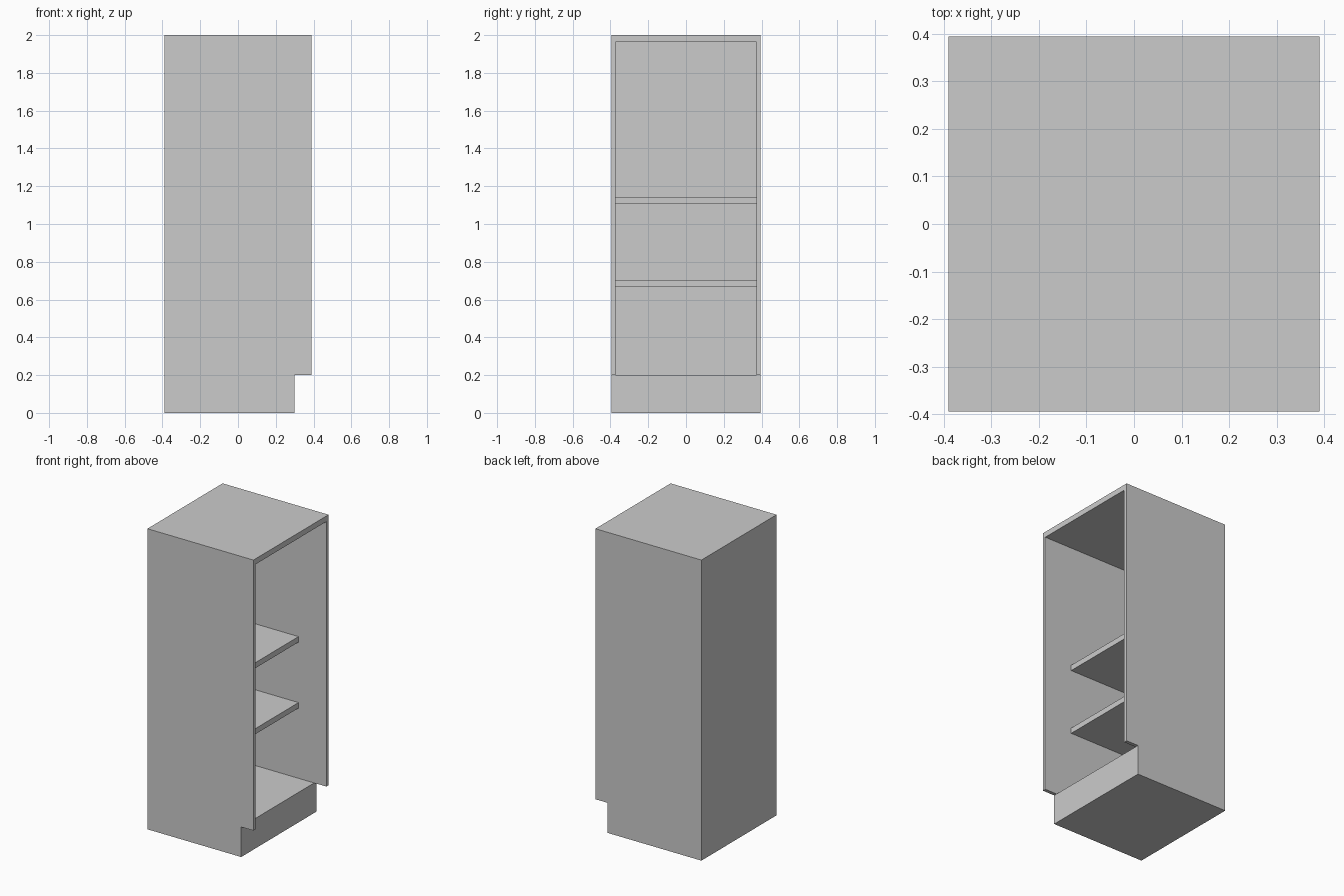
import bpy

if "Cube" in bpy.data.objects:
    bpy.data.objects.remove(bpy.data.objects["Cube"])

HX, HY, H = 0.39, 0.395, 2.0        # half depth, half width, height
KICK_X, KICK_Z = 0.30, 0.20         # toe-kick recess
SIDE, BOARD, BACK = 0.023, 0.037, 0.023
INNER = HY - SIDE


def extrude_profile(name, profile, y0, y1):
    """Extrude an x/z outline (counter-clockwise seen from the front) along y."""
    n = len(profile)
    verts = [(x, y, z) for y in (y0, y1) for x, z in profile]
    faces = [tuple(range(n)), tuple(range(2 * n - 1, n - 1, -1))]
    faces += [(i, i + n, (i + 1) % n + n, (i + 1) % n) for i in range(n)]
    mesh = bpy.data.meshes.new(name)
    mesh.from_pydata(verts, [], faces)
    mesh.update()
    obj = bpy.data.objects.new(name, mesh)
    bpy.context.collection.objects.link(obj)
    return obj


def board(name, x0, x1, z0, z1):
    """Board fitted between the two side panels."""
    return extrude_profile(name, [(x0, z0), (x1, z0), (x1, z1), (x0, z1)],
                           -INNER, INNER)


# side panels, notched at the toe kick
side = [(-HX, 0), (KICK_X, 0), (KICK_X, KICK_Z), (HX, KICK_Z), (HX, H), (-HX, H)]
extrude_profile("side_panel_front", side, -HY, -INNER)
extrude_profile("side_panel_rear", side, INNER, HY)

# plinth, top and back
board("plinth", -HX, KICK_X, 0, KICK_Z)
board("top_panel", -HX, HX, H - BOARD, H)
board("back_panel", -HX, -HX + BACK, KICK_Z, H - BOARD)

# shelves, set back from the opening
for name, z in (("lower_shelf", 0.667), ("upper_shelf", 1.106)):
    board(name, -HX + BACK, 0.185, z, z + BOARD)
